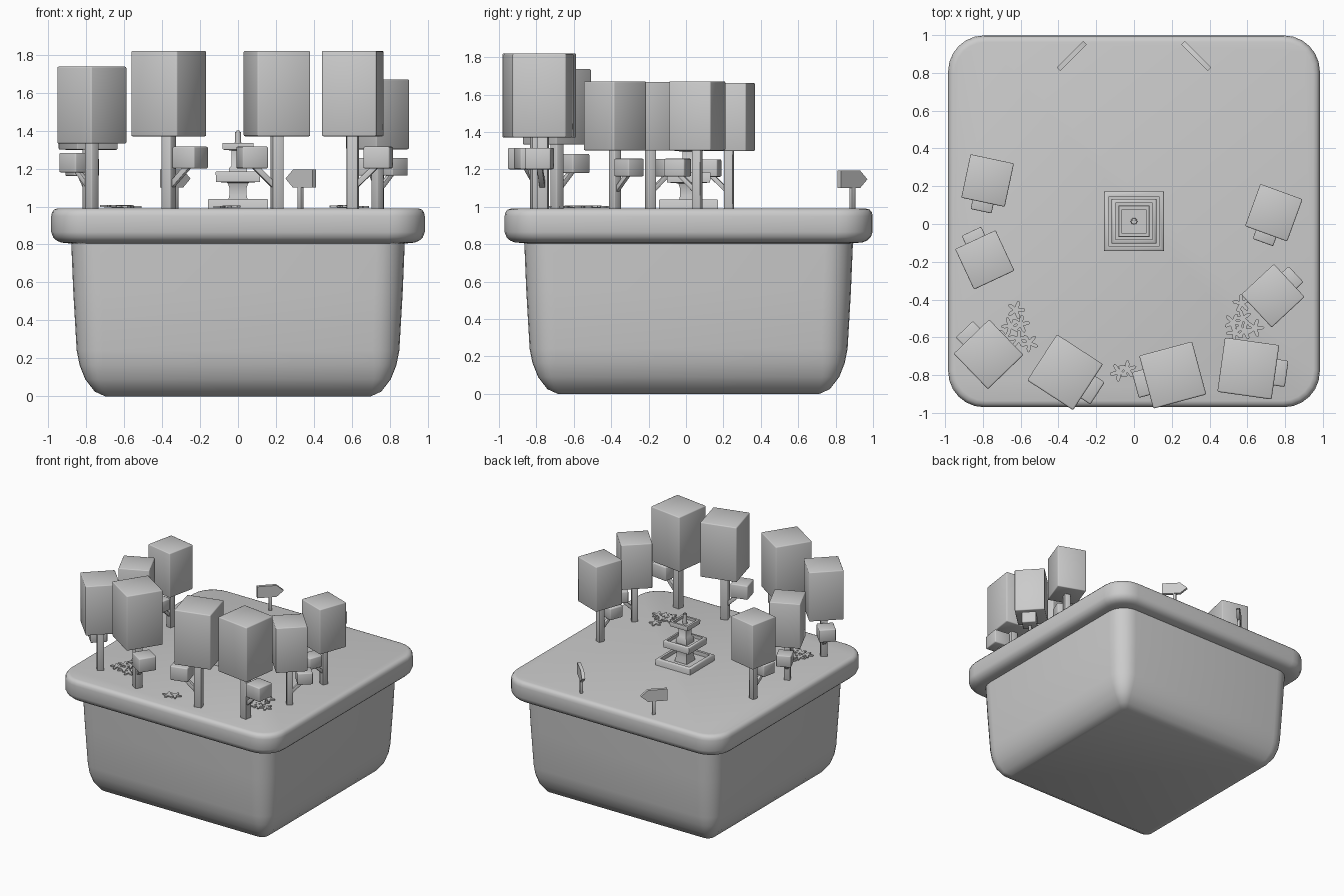
import bpy, bmesh, math
from mathutils import Matrix, Vector

if "Cube" in bpy.data.objects:
    bpy.data.objects.remove(bpy.data.objects["Cube"])

GROUND = 0.99
CY = 0.014


def finish(name, bm):
    bmesh.ops.recalc_face_normals(bm, faces=bm.faces)
    me = bpy.data.meshes.new(name)
    bm.to_mesh(me)
    bm.free()
    ob = bpy.data.objects.new(name, me)
    bpy.context.collection.objects.link(ob)
    return ob


def box(name, size, mat, bevel=0.008):
    bm = bmesh.new()
    bmesh.ops.create_cube(bm, size=1, matrix=Matrix.Diagonal((*size, 1)))
    if bevel:
        bmesh.ops.bevel(bm, geom=bm.edges[:], offset=bevel, segments=2, profile=0.5, affect='EDGES')
    bm.transform(mat)
    return finish(name, bm)


def loft(name, profile, seg, center):
    # stack of rounded squares: (half width, corner radius, height)
    bm = bmesh.new()
    rings = []
    for h, r, z in profile:
        ring = []
        for q in range(4):
            a0 = q * math.pi / 2
            sx, sy = ((1, 1), (-1, 1), (-1, -1), (1, -1))[q]
            for i in range(seg + 1):
                a = a0 + (math.pi / 2 * i / seg if seg else math.pi / 4)
                k = r if seg else 0
                c = h - k
                ring.append(bm.verts.new((center[0] + sx * c + k * math.cos(a),
                                          center[1] + sy * c + k * math.sin(a), z)))
        rings.append(ring)
    n = len(rings[0])
    for a, b in zip(rings, rings[1:]):
        for i in range(n):
            j = (i + 1) % n
            bm.faces.new((a[i], a[j], b[j], b[i]))
    bm.faces.new(rings[0])
    bm.faces.new(rings[-1])
    return finish(name, bm)


def prism(name, outline, depth, mat):
    bm = bmesh.new()
    f = bm.faces.new([bm.verts.new((x, y, 0)) for x, y in outline])
    top = bmesh.ops.extrude_face_region(bm, geom=[f])['geom']
    bmesh.ops.translate(bm, vec=(0, 0, depth), verts=[v for v in top if isinstance(v, bmesh.types.BMVert)])
    bm.transform(mat)
    return finish(name, bm)


# Tapered earth block with an overhanging grass rim
loft("earth_block", [(0.70, 0.03, 0), (0.755, 0.055, 0.025), (0.805, 0.09, 0.09),
                     (0.835, 0.12, 0.165), (0.85, 0.14, 0.24), (0.868, 0.15, 0.55),
                     (0.88, 0.15, 0.84)], 6, (0, CY))
loft("grass_slab", [(0.88, 0.12, 0.805), (0.93, 0.15, 0.81), (0.955, 0.17, 0.82), (0.974, 0.185, 0.838),
                    (0.984, 0.19, 0.865), (0.984, 0.19, 0.95), (0.98, 0.187, 0.97),
                    (0.968, 0.178, 0.985), (0.95, 0.165, GROUND)], 6, (0, CY))


# Box trees, each with one side branch carrying a small leaf block
def tree(i, x, y, rot, scale, side):
    base = Matrix.Translation((x, y, GROUND)) @ Matrix.Rotation(math.radians(rot), 4, 'Z') @ Matrix.Scale(scale, 4)
    T = Matrix.Translation
    box(f"tree_trunk_{i}", (0.058, 0.058, 0.43), base @ T((0, 0, 0.195)), 0.005)
    box(f"tree_canopy_{i}", (0.29, 0.29, 0.45), base @ T((0, 0, 0.605)))
    arm = base @ Matrix.Rotation(math.radians(side), 4, 'Z')
    a, b = Vector((0, 0, 0.105)), Vector((0.13, 0, 0.23))
    turn = (b - a).to_track_quat('Z', 'Y').to_matrix().to_4x4()
    box(f"tree_branch_{i}", (0.03, 0.03, (b - a).length), arm @ T((a + b) / 2) @ turn, 0.003)
    box(f"leaf_block_{i}", (0.14, 0.14, 0.115), arm @ T((0.135, 0, 0.268)))


for i, t in enumerate([(-0.775, 0.23, -12, 0.81, -90), (-0.79, -0.19, 25, 0.815, 90),
                       (-0.77, -0.69, 44, 0.9, 90), (-0.365, -0.785, -33, 1, 0),
                       (0.205, -0.80, 15, 1, 180), (0.605, -0.765, -8, 1, 0),
                       (0.735, -0.38, 43, 0.82, 0), (0.74, 0.06, -20, 0.82, -90)], 1):
    tree(i, *t)

# Tiered square fountain
steps = [(0.158, 0.97), (0.158, 1.035), (0.153, 1.04), (0.132, 1.04), (0.132, 1.01), (0.055, 1.01),
         (0.046, 1.06), (0.046, 1.10), (0.055, 1.125), (0.115, 1.13), (0.118, 1.18), (0.113, 1.185),
         (0.097, 1.185), (0.097, 1.16), (0.048, 1.16), (0.048, 1.20), (0.034, 1.215), (0.034, 1.295),
         (0.08, 1.30), (0.083, 1.33), (0.08, 1.335), (0.063, 1.335), (0.063, 1.315)]
loft("fountain", [(h, 0, z) for h, z in steps], 0, (0, CY))
bm = bmesh.new()
bmesh.ops.create_cone(bm, cap_ends=True, segments=16, radius1=0.018, radius2=0.015, depth=0.09,
                      matrix=Matrix.Translation((0, CY, 1.355)))
bmesh.ops.bevel(bm, geom=[e for e in bm.edges if all(v.co.z > 1.39 for v in e.verts)],
                offset=0.006, segments=2, affect='EDGES')
finish("fountain_spout", bm)

# Mirrored arrow signs at the back
arrow = [(-0.1, -0.047), (0.045, -0.047), (0.1, 0), (0.045, 0.047), (-0.1, 0.047)]
for side, label in ((1, "right"), (-1, "left")):
    ang = math.radians(90 + 45 * side)
    base = Matrix.Translation((0.33 * side, 0.89, 1.147)) @ Matrix.Rotation(ang, 4, 'Z')
    prism(f"sign_board_{label}", arrow, 0.026,
          base @ Matrix.Rotation(math.pi / 2, 4, 'X') @ Matrix.Translation((0, 0, -0.013)))
    box(f"sign_post_{label}", (0.026, 0.022, 0.14), base @ Matrix.Translation((0, 0, -0.105)), 0.003)

# Flat five-petal flowers in three patches
petals = []
for k in range(40):
    a = math.tau * k / 40
    r = 0.033 + 0.017 * math.cos(5 * a)
    petals.append((r * math.cos(a), r * math.sin(a)))
spots = [(-0.625, -0.455), (-0.655, -0.54), (-0.60, -0.53), (-0.555, -0.63), (-0.61, -0.61), (-0.68, -0.60),
         (0.57, -0.42), (0.525, -0.52), (0.575, -0.50), (0.64, -0.55), (0.535, -0.575), (0.585, -0.565),
         (-0.08, -0.785), (-0.035, -0.77)]
for i, (x, y) in enumerate(spots):
    prism(f"flower_{i + 1}", petals, 0.01,
          Matrix.Translation((x, y, 0.993 + 0.002 * (i % 3))) @ Matrix.Rotation(i * 0.7, 4, 'Z'))

# Smooth the rounded parts, keep hard edges crisp
bpy.ops.object.select_all(action='SELECT')
bpy.context.view_layer.objects.active = bpy.data.objects["earth_block"]
bpy.ops.object.shade_smooth_by_angle(angle=math.radians(50))
